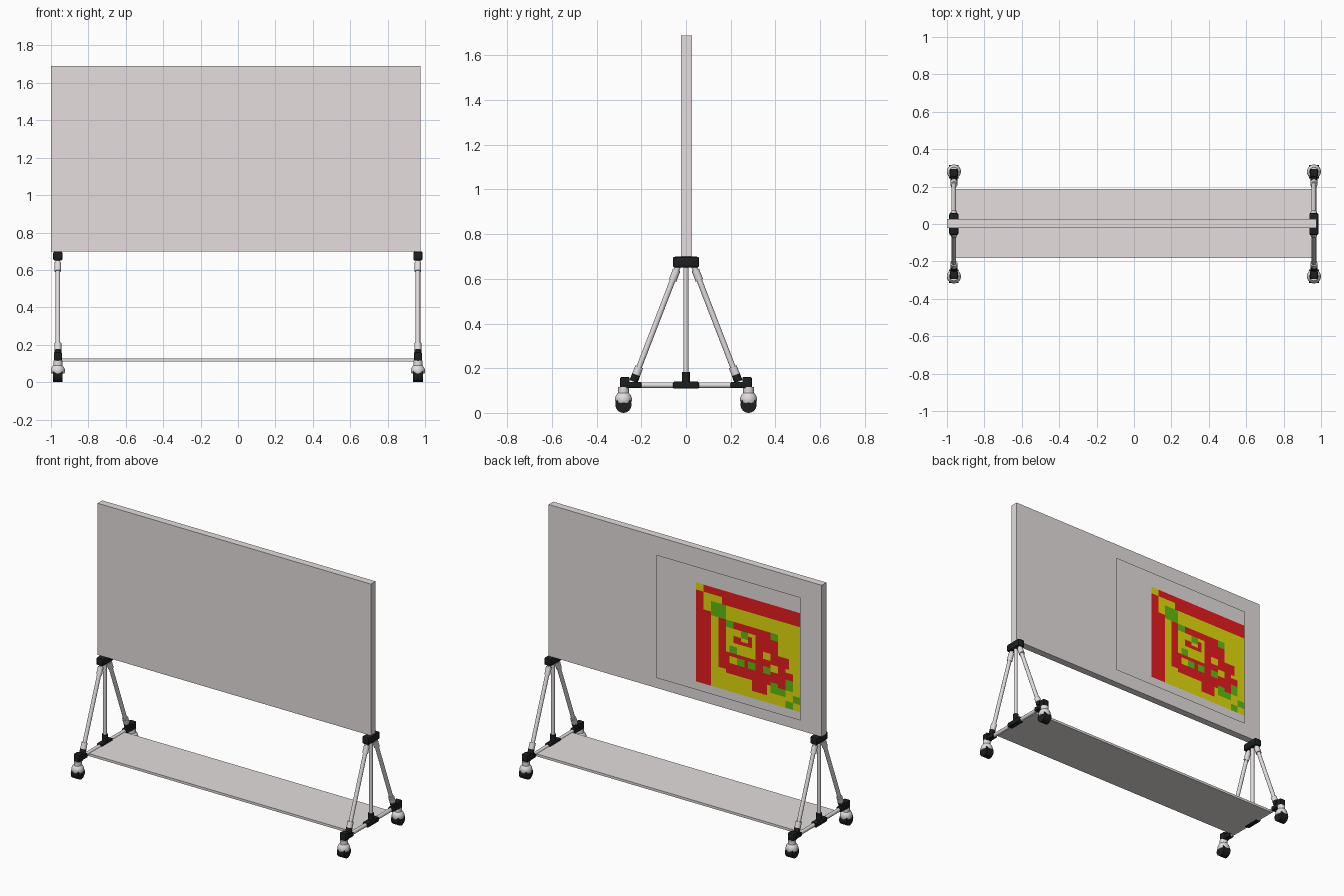
import bpy, bmesh, math
from mathutils import Vector

if "Cube" in bpy.data.objects:
    bpy.data.objects.remove(bpy.data.objects["Cube"])


def material(name, rgb):
    m = bpy.data.materials.new(name)
    m.diffuse_color = (*rgb, 1)
    m.use_nodes = True
    m.node_tree.nodes["Principled BSDF"].inputs["Base Color"].default_value = m.diffuse_color
    return m


GREY = material("warm grey board", (0.78, 0.73, 0.73))
STEEL = material("light steel", (0.76, 0.72, 0.72))
BLACK = material("black plastic", (0.012, 0.013, 0.014))
RED = material("red paint", (0.80, 0.012, 0.014))
YELLOW = material("yellow paint", (0.78, 0.72, 0.003))
GREEN = material("green paint", (0.12, 0.50, 0.005))


def finish(name, bm, mats, smooth=False):
    me = bpy.data.meshes.new(name)
    bm.to_mesh(me)
    bm.free()
    for m in mats:
        me.materials.append(m)
    ob = bpy.data.objects.new(name, me)
    bpy.context.collection.objects.link(ob)
    if smooth:
        bpy.ops.object.select_all(action='DESELECT')
        ob.select_set(True)
        bpy.context.view_layer.objects.active = ob
        bpy.ops.object.shade_smooth_by_angle(angle=math.radians(40))
    return ob


def box(name, lo, hi, mat, bevel=0.0):
    lo, hi = Vector(lo), Vector(hi)
    bm = bmesh.new()
    bmesh.ops.create_cube(bm, size=1)
    bmesh.ops.scale(bm, vec=hi - lo, verts=bm.verts)
    bmesh.ops.translate(bm, vec=(lo + hi) / 2, verts=bm.verts)
    if bevel:
        bmesh.ops.bevel(bm, geom=bm.edges[:], offset=bevel, segments=2,
                        profile=0.5, affect='EDGES')
    return finish(name, bm, [mat], bevel > 0)


def rod(name, a, b, r, mat, sides=20):
    a, b = Vector(a), Vector(b)
    d = b - a
    bm = bmesh.new()
    bmesh.ops.create_cone(bm, cap_ends=True, segments=sides, radius1=r,
                          radius2=r, depth=d.length)
    bm.transform(d.to_track_quat('Z', 'Y').to_matrix().to_4x4())
    bmesh.ops.translate(bm, vec=(a + b) / 2, verts=bm.verts)
    return finish(name, bm, [mat], True)


def caster(x, y):
    # stem, domed hood and wheel
    rod("caster_stem", (x, y, 0.085), (x, y, 0.115), 0.024, STEEL)
    bm = bmesh.new()
    bmesh.ops.create_uvsphere(bm, u_segments=20, v_segments=12, radius=0.038)
    bmesh.ops.translate(bm, vec=(x, y, 0.06), verts=bm.verts)
    cut = bmesh.ops.bisect_plane(bm, geom=bm.verts[:] + bm.edges[:] + bm.faces[:],
                                 plane_co=(x, y, 0.045), plane_no=(0, 0, -1),
                                 clear_outer=True)
    edges = [e for e in cut["geom_cut"] if isinstance(e, bmesh.types.BMEdge)]
    bmesh.ops.edgeloop_fill(bm, edges=edges)
    finish("caster_hood", bm, [STEEL], True)
    rod("caster_wheel", (x - 0.026, y, 0.036), (x + 0.026, y, 0.036), 0.036, BLACK, sides=24)


# Board and lower shelf
box("board", (-1, -0.022, 0.699), (0.976, 0.026, 1.69), GREY)
box("shelf", (-0.955, -0.182, 0.111), (0.958, 0.186, 0.127), GREY)


def sheet(name, left, right, top, bottom, y, n, mats, rule):
    """Flat sheet facing +y, n by n cells coloured by a rule."""
    bm = bmesh.new()
    grid = [[bm.verts.new((left + (right - left) * i / n, y,
                           top + (bottom - top) * j / n)) for j in range(n + 1)]
            for i in range(n + 1)]
    for i in range(n):
        for j in range(n):
            f = bm.faces.new((grid[i][j], grid[i][j + 1],
                              grid[i + 1][j + 1], grid[i + 1][j]))
            f.material_index = rule(i, j)
            f.normal_update()
            if f.normal.y < 0:
                f.normal_flip()
    return finish(name, bm, mats)


# Painted chart: cells coloured by rectangles (left, top, right, bottom), later ones on top
N = 28
PATCHES = [
    (0, [(0, 0, 4, 28), (0, 0, 28, 4), (6, 8, 22, 18), (8, 17, 24, 23), (6, 17, 9, 22),
         (15, 22, 19, 26), (22, 14, 25, 17), (23, 18, 26, 21)]),
    (1, [(0, 0, 2, 2), (2, 2, 7, 7), (8, 10, 16, 17), (18, 14, 20, 16),
         (9, 18, 11, 20), (20, 17, 22, 19)]),
    (0, [(10, 12, 12, 14), (12, 13, 15, 14), (14, 11, 15, 14)]),
    (2, [(4, 4, 8, 8), (8, 8, 10, 10), (12, 10, 14, 12), (20, 8, 22, 10),
         (9, 15, 11, 17), (11, 18, 13, 20), (14, 18, 16, 20), (18, 18, 20, 20),
         (20, 22, 22, 25), (22, 23, 24, 25), (24, 20, 26, 23), (26, 24, 28, 26),
         (24, 26, 26, 28)]),
]


def chart_colour(i, j):
    index = 1
    for k, rects in PATCHES:
        if any(a <= i < c and b <= j < d for a, b, c, d in rects):
            index = k
    return index


# Thin sheet held just off the back of the board, with the chart on it
sheet("back_panel", 0.181, -0.860, 1.58, 0.775, 0.044, 1, [GREY], lambda i, j: 0)
sheet("painted_chart", -0.106, -0.858, 1.477, 0.83, 0.0455, N,
      [RED, YELLOW, GREEN], chart_colour)

# End stands
for x in (-0.963, 0.962):
    box("top_bracket", (x - 0.025, -0.059, 0.65), (x + 0.025, 0.059, 0.699), BLACK, 0.009)
    rod("centre_post", (x, 0, 0.13), (x, 0, 0.67), 0.0115, STEEL)
    rod("post_socket", (x, 0, 0.13), (x, 0, 0.182), 0.018, BLACK)
    box("base_bracket", (x - 0.019, -0.058, 0.109), (x + 0.019, 0.058, 0.14), BLACK, 0.006)
    rod("base_bar", (x, -0.25, 0.124), (x, 0.25, 0.124), 0.0125, STEEL)
    for s in (-1, 1):
        top = Vector((x, s * 0.036, 0.655))
        low = Vector((x, s * 0.235, 0.14))
        rod("brace", top, low, 0.0125, STEEL)
        # brace ferrules and black sockets
        rod("upper_ferrule", top.lerp(low, 0.03), top.lerp(low, 0.12), 0.0175, STEEL)
        rod("lower_ferrule", top.lerp(low, 0.87), top.lerp(low, 0.95), 0.0185, STEEL)
        rod("brace_socket", top.lerp(low, 0.94), low, 0.019, BLACK)
        box("brace_foot", (x - 0.018, min(s * 0.20, s * 0.262), 0.111),
            (x + 0.018, max(s * 0.20, s * 0.262), 0.139), BLACK, 0.006)
        box("foot_block", (x - 0.021, min(s * 0.252, s * 0.295), 0.111),
            (x + 0.021, max(s * 0.252, s * 0.295), 0.16), BLACK, 0.005)
        caster(x, s * 0.28)
